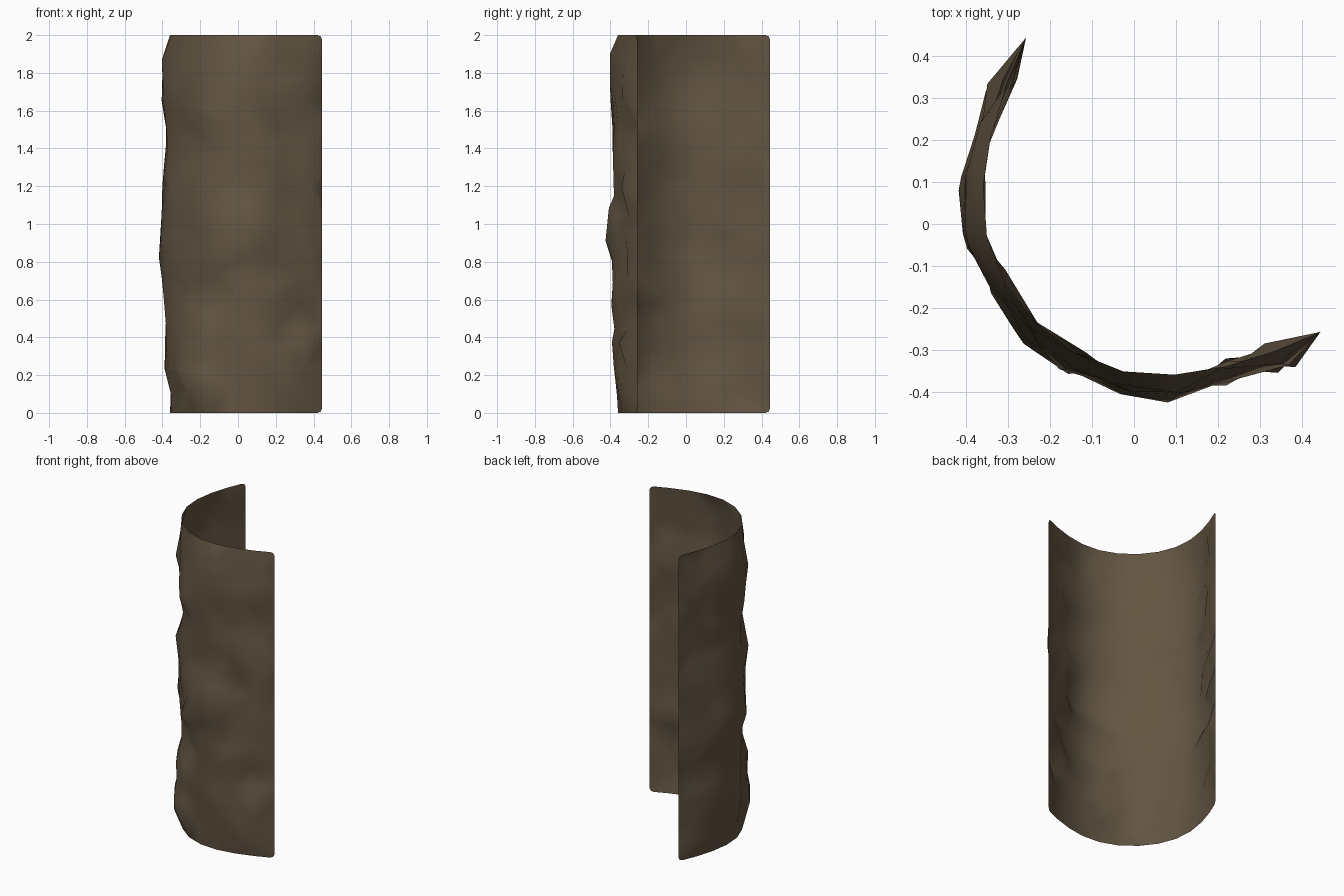
import bpy, bmesh, math, random
from mathutils import Vector

if "Cube" in bpy.data.objects:
    bpy.data.objects.remove(bpy.data.objects["Cube"])

random.seed(7)
COLS, ROWS, HEIGHT, HALF = 12, 17, 2.0, 0.497

# Bulge outside the rim (height, amount) along the left and the front ridge
LEFT_RIDGE = [(0, 0), (0.1, 0.005), (0.22, 0.035), (0.43, 0.02), (0.73, 0.045), (0.87, 0.08),
              (1.1, 0.04), (1.4, 0.025), (1.7, 0.068), (1.96, 0.04), (2, 0)]
FRONT_RIDGE = [(0, 0), (0.1, 0.005), (0.25, 0.025), (0.65, 0.045), (0.77, 0.01), (0.85, 0.075),
               (1.08, 0.055), (1.2, 0.002), (1.48, 0.05), (1.57, 0.005), (1.65, 0.045),
               (1.85, 0.06), (2, 0)]


def lookup(table, z):
    for (z0, a), (z1, b) in zip(table, table[1:]):
        if z <= z1:
            return a + (b - a) * (z - z0) / (z1 - z0)
    return 0.0


def profile(t):
    """Point of the curved rim, symmetric about the x = y diagonal."""
    d = -0.333 + 1.065 * t ** 2 + 3.32 * t ** 4
    return Vector(((d + t) / math.sqrt(2), (d - t) / math.sqrt(2), 0))


# Arc-length table so the columns are evenly spaced
ts = [-HALF + 2 * HALF * i / 400 for i in range(401)]
lengths = [0.0]
for a, b in zip(ts, ts[1:]):
    lengths.append(lengths[-1] + (profile(b) - profile(a)).length)


def at_fraction(f):
    """Rim point and outward direction at a fraction of the rim's length."""
    target = f * lengths[-1]
    t = ts[next((k for k, v in enumerate(lengths) if v >= target - 1e-9), 400)]
    tangent = profile(t + 0.001) - profile(t - 0.001)
    return profile(t), Vector((tangent.y, -tangent.x, 0)).normalized() * OUT


# Sign that makes the direction at the middle point away from the hollow
mid = profile(0.001) - profile(-0.001)
OUT = 1 if Vector((mid.y, -mid.x, 0)).dot(Vector((-1, -1, 0))) > 0 else -1

# Bark sheet: straight borders, lumpy interior
bm = bmesh.new()
grid = []
for r in range(ROWS + 1):
    line = []
    for c in range(COLS + 1):
        f, z = c / COLS, HEIGHT * r / ROWS
        bump = 0.0
        if 0 < r < ROWS and 0 < c < COLS:
            f += random.uniform(-0.25, 0.25) / COLS
            z += random.uniform(-0.25, 0.25) * HEIGHT / ROWS
            bump = random.triangular(-0.03, 0.065, 0.018)
            for table, centre in ((LEFT_RIDGE, 0.29), (FRONT_RIDGE, 0.71)):
                w = math.exp(-((f - centre) / 0.075) ** 2)
                bump += w * (lookup(table, z) - bump)
        p, n = at_fraction(f)
        line.append(bm.verts.new(p + n * bump + Vector((0, 0, z))))
    grid.append(line)
for r in range(ROWS):
    for c in range(COLS):
        bm.faces.new((grid[r][c], grid[r][c + 1], grid[r + 1][c + 1], grid[r + 1][c]))

# Slightly rounded corners
corners = [grid[r][c] for r in (0, ROWS) for c in (0, COLS)]
bmesh.ops.bevel(bm, geom=corners, offset=0.025, segments=2, profile=0.5, affect='VERTICES')
bmesh.ops.triangulate(bm, faces=bm.faces[:])

# Face the outside, shade smooth
bm.normal_update()
if sum(f.normal.dot(Vector((-1, -1, 0))) * f.calc_area() for f in bm.faces) < 0:
    bmesh.ops.reverse_faces(bm, faces=bm.faces[:])
for f in bm.faces:
    f.smooth = True

mesh = bpy.data.meshes.new("bark_sheet")
bm.to_mesh(mesh)
bm.free()
bark = bpy.data.objects.new("bark_sheet", mesh)
bpy.context.collection.objects.link(bark)

mat = bpy.data.materials.new("bark_brown")
mat.diffuse_color = (0.125, 0.091, 0.055, 1)
mat.use_nodes = True
mat.node_tree.nodes["Principled BSDF"].inputs["Base Color"].default_value = mat.diffuse_color
mesh.materials.append(mat)
